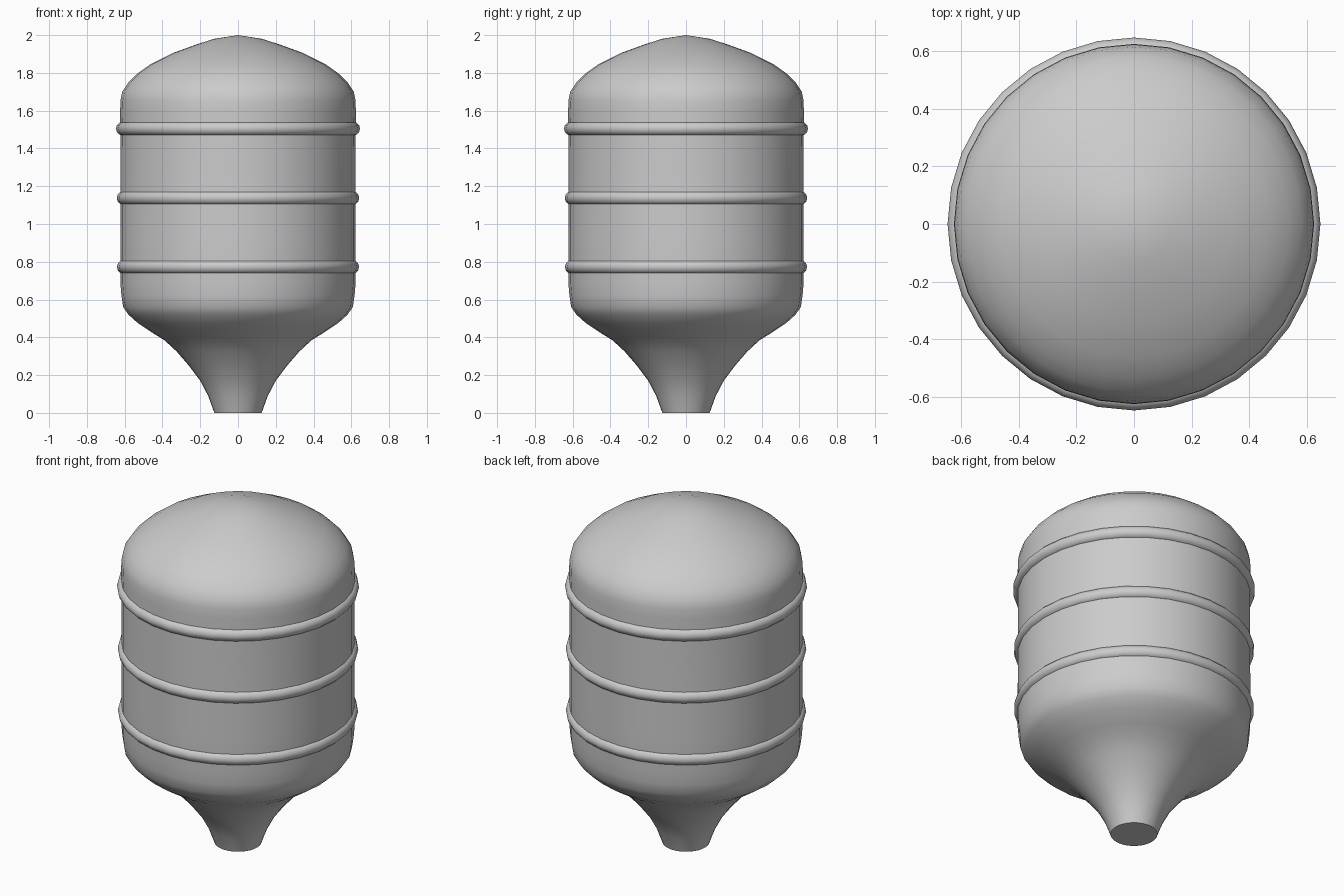
import bpy, bmesh, math

if "Cube" in bpy.data.objects:
    bpy.data.objects.remove(bpy.data.objects["Cube"])

SIDES = 32


def lathe(name, profile, closed=False):
    """Revolve (radius, z) points about the z axis."""
    bm = bmesh.new()
    rings = []
    for r, z in profile:
        if r == 0:
            rings.append([bm.verts.new((0, 0, z))] * SIDES)
        else:
            rings.append([bm.verts.new((r * math.cos(2 * math.pi * i / SIDES),
                                        r * math.sin(2 * math.pi * i / SIDES), z))
                          for i in range(SIDES)])
    pairs = list(zip(rings, rings[1:]))
    if closed:
        pairs.append((rings[-1], rings[0]))
    for a, b in pairs:
        for i in range(SIDES):
            j = (i + 1) % SIDES
            bm.faces.new(list(dict.fromkeys((a[i], a[j], b[j], b[i]))))
    if not closed:
        bm.faces.new(rings[0][::-1])  # flat foot
    bmesh.ops.recalc_face_normals(bm, faces=bm.faces)
    mesh = bpy.data.meshes.new(name)
    bm.to_mesh(mesh)
    bm.free()
    ob = bpy.data.objects.new(name, mesh)
    bpy.context.collection.objects.link(ob)
    bpy.ops.object.select_all(action='DESELECT')
    ob.select_set(True)
    bpy.context.view_layer.objects.active = ob
    bpy.ops.object.shade_smooth_by_angle(angle=math.radians(40))
    return ob


# Body: flared neck, straight barrel, pointed dome
lathe("body", [
    (0.125, 0), (0.158, 0.09), (0.20, 0.17), (0.26, 0.25), (0.325, 0.325),
    (0.39, 0.385), (0.455, 0.425), (0.53, 0.475), (0.58, 0.52), (0.608, 0.56),
    (0.617, 0.62), (0.623, 0.69), (0.623, 0.90), (0.622, 1.14), (0.622, 1.40),
    (0.624, 1.60), (0.622, 1.655), (0.613, 1.70), (0.58, 1.75), (0.535, 1.795),
    (0.465, 1.845), (0.34, 1.907), (0.23, 1.947), (0.13, 1.98), (0, 2.0)])

# Three raised hoops around the barrel
for n, (z, outer) in enumerate([(0.773, 0.641), (1.138, 0.642), (1.505, 0.646)]):
    minor = 0.037
    lathe(f"hoop_{n + 1}", [
        (outer - minor + minor * math.cos(2 * math.pi * k / 12),
         z + minor * math.sin(2 * math.pi * k / 12)) for k in range(12)], closed=True)
